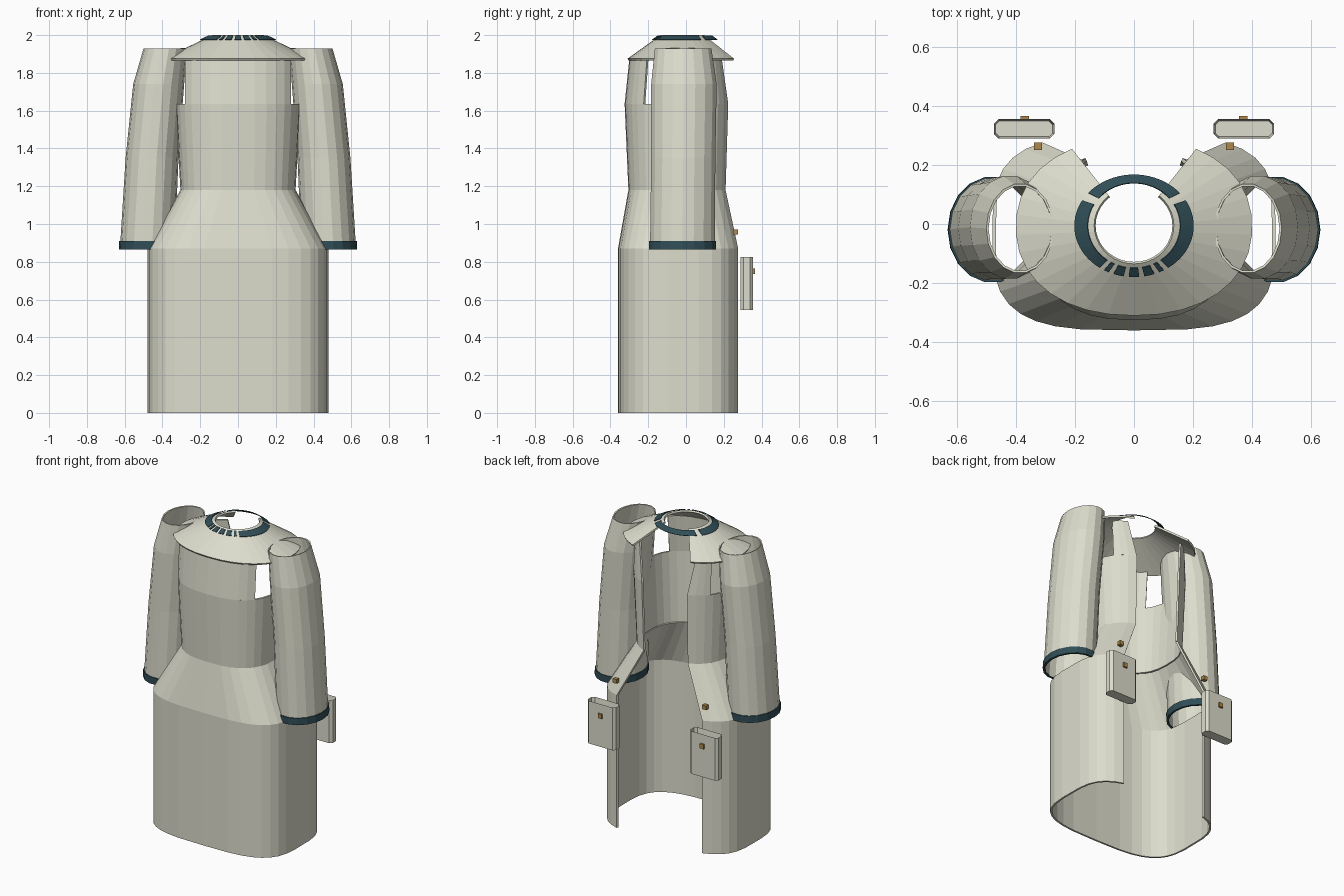
import bpy, bmesh, math

if "Cube" in bpy.data.objects:
    bpy.data.objects.remove(bpy.data.objects["Cube"])


def material(name, rgb):
    m = bpy.data.materials.new(name)
    m.diffuse_color = (*rgb, 1)
    m.use_nodes = True
    m.node_tree.nodes["Principled BSDF"].inputs["Base Color"].default_value = m.diffuse_color
    return m


CREAM = material("cream cloth", (0.72, 0.72, 0.61))
TEAL = material("dark teal trim", (0.03, 0.075, 0.095))
GOLD = material("brass", (0.42, 0.25, 0.07))


def finish(name, bm, mat, thick=0, offset=-1):
    bmesh.ops.recalc_face_normals(bm, faces=bm.faces)
    me = bpy.data.meshes.new(name)
    bm.to_mesh(me)
    bm.free()
    me.materials.append(mat)
    ob = bpy.data.objects.new(name, me)
    bpy.context.collection.objects.link(ob)
    if thick:
        s = ob.modifiers.new("cloth thickness", "SOLIDIFY")
        s.thickness = thick
        s.offset = offset
    return ob


def sgnpow(v, p):
    return math.copysign(abs(v) ** p, v)


def ring_point(ring, t):
    """Point on a superellipse ring; t = 0 is the front, pi the back."""
    z, a, y0, y1, n = ring[:5]
    return (a * sgnpow(math.sin(t), 2 / n),
            (y0 + y1) / 2 - (y1 - y0) / 2 * sgnpow(math.cos(t), 2 / n), z)


def angle(ring, x, back):
    """Ring parameter at which the half width equals x."""
    t = math.asin(min(1, (x / ring[1]) ** (ring[4] / 2)))
    return math.pi - t if back else t


def loft(name, rings, spans, seg, mat=CREAM, thick=0.012, skip=(), offset=-1):
    """Loft rings, each over its own (start, end) parameter span."""
    bm = bmesh.new()
    rows = [[bm.verts.new(ring_point(r, s + (e - s) * i / seg)) for i in range(seg + 1)]
            for r, (s, e) in zip(rings, spans)]
    for lo, hi in zip(rows, rows[1:]):
        for i in range(seg):
            if i not in skip:
                bm.faces.new((lo[i], lo[i + 1], hi[i + 1], hi[i]))
    loose = [v for v in bm.verts if not v.link_faces]
    bmesh.ops.delete(bm, geom=loose, context="VERTS")
    return finish(name, bm, mat, thick, offset)


def open_back(rings):
    """Spans that leave the back open to each ring's edge x."""
    return [(-angle(r, r[5], True), angle(r, r[5], True)) for r in rings]


# Body rings: z, half width, front y, back y, roundness, x of back opening
HEM = (0.0, 0.48, -0.36, 0.30, 3.4, 0.31)
HIP = (0.87, 0.48, -0.36, 0.30, 3.4, 0.31)
WAIST = (1.18, 0.305, -0.305, 0.23, 2.6, 0.16)
CHEST = (1.635, 0.33, -0.325, 0.245, 2.5, 0.165)
SHOULDER = (1.875, 0.33, -0.30, 0.225, 2.5, 0.205)
YOKE_LOW = (1.875, 0.40, -0.31, 0.29, 2.2, 0.21)
YOKE_TOP = (2.0, 0.135, -0.135, 0.125, 2.0, 0.085)

for part, lo, hi in (("skirt", HEM, HIP), ("hip", HIP, WAIST),
                     ("torso", WAIST, CHEST), ("yoke", YOKE_LOW, YOKE_TOP)):
    ob = loft(part, [lo, hi], open_back([lo, hi]), 28)
    if part == "hip":
        hip = ob

# Front chest panel and the narrow back panels between the armholes
pair = [CHEST, SHOULDER]
loft("front_chest_panel", pair,
     [(-angle(r, 0.28, False), angle(r, 0.28, False)) for r in pair], 10)
for side, s in (("right", 1), ("left", -1)):
    loft(side + "_back_panel", pair,
         [(s * angle(r, 0.28, True), s * angle(r, r[5], True)) for r in pair], 3)

# Collar trim lying just over the yoke, broken where the yoke shows through
def collar_ring(f, lift):
    mix = [a + (b - a) * f for a, b in zip(YOKE_TOP, YOKE_LOW)]
    return (min(2.0, mix[0] + lift), *mix[1:4], 2.0)


full = (-math.pi, math.pi)
loft("collar_trim", [collar_ring(0.08, 0.006), collar_ring(0.25, 0.006)], [full, full], 72,
     TEAL, 0.004, skip=(10, 11, 60, 61, 29, 31, 34, 37, 40, 42), offset=0)


# Sleeves: z, centre x, half width, front y, back y
SLEEVE = [(0.87, 0.48, 0.145, -0.193, 0.155), (1.35, 0.455, 0.14, -0.187, 0.158),
          (1.74, 0.42, 0.135, -0.187, 0.165), (1.93, 0.385, 0.115, -0.167, 0.137)]


def tube(name, rows, side, mat, grow=0, thick=0.008, capped=False, seg=18):
    bm = bmesh.new()
    loops = []
    for z, cx, rx, y0, y1 in rows:
        loops.append([bm.verts.new((
            side * (cx + (rx + grow) * math.cos(2 * math.pi * i / seg)),
            (y0 + y1) / 2 + ((y1 - y0) / 2 + grow) * math.sin(2 * math.pi * i / seg), z))
            for i in range(seg)])
    for lo, hi in zip(loops, loops[1:]):
        for i in range(seg):
            j = (i + 1) % seg
            bm.faces.new((lo[i], lo[j], hi[j], hi[i]))
    if capped:
        bm.faces.new(loops[0])
        bm.faces.new(loops[-1])
    return finish(name, bm, mat, thick)


def box(name, lo, hi, mat):
    bm = bmesh.new()
    bmesh.ops.create_cube(bm, size=1)
    for v in bm.verts:
        v.co = [l + (h - l) * (c + 0.5) for l, h, c in zip(lo, hi, v.co)]
    return finish(name, bm, mat)


def pocket(name, cx):
    """Chamfered pouch with a recessed open top."""
    bm = bmesh.new()
    bmesh.ops.create_cube(bm, size=1)
    for v in bm.verts:
        v.co = (cx + v.co.x * 0.205, 0.322 + v.co.y * 0.066, 0.685 + v.co.z * 0.28)
    edges = [e for e in bm.edges if abs(e.verts[0].co.z - e.verts[1].co.z) > 0.1]
    bmesh.ops.bevel(bm, geom=edges, offset=0.016, segments=1, affect="EDGES")
    bm.faces.ensure_lookup_table()
    top = max(bm.faces, key=lambda f: f.calc_center_median().z)
    bmesh.ops.inset_region(bm, faces=[top], thickness=0.007)
    for v in top.verts:
        v.co.z -= 0.06
    finish(name, bm, CREAM)


for side, s in (("right", 1), ("left", -1)):
    tube(side + "_sleeve", SLEEVE, s, CREAM)
    z, cx, rx, y0, y1 = SLEEVE[0]
    tube(side + "_cuff", [(0.866, cx, rx, y0, y1), (0.91, cx - 0.002, rx, y0, y1)],
         s, TEAL, grow=0.006, thick=0.014)
    # The hip is cut away inside the sleeve
    rows = [(0.80, *SLEEVE[0][1:])] + SLEEVE[1:]
    cutter = tube(side + "_sleeve_cutter", rows, s, CREAM, grow=-0.006, thick=0, capped=True)
    cutter.hide_render = True
    cutter.hide_viewport = True
    cut = hip.modifiers.new("sleeve opening", "BOOLEAN")
    cut.operation = "DIFFERENCE"
    cut.solver = "EXACT"
    cut.object = cutter
    # Pocket with its button, and the button above on the hip
    pocket(side + "_pocket", s * 0.372)
    x = s * 0.37
    box(side + "_pocket_button", (x - 0.014, 0.345, 0.735), (x + 0.014, 0.366, 0.765), GOLD)
    x = s * 0.325
    box(side + "_hip_button", (x - 0.014, 0.25, 0.945), (x + 0.014, 0.276, 0.972), GOLD)
